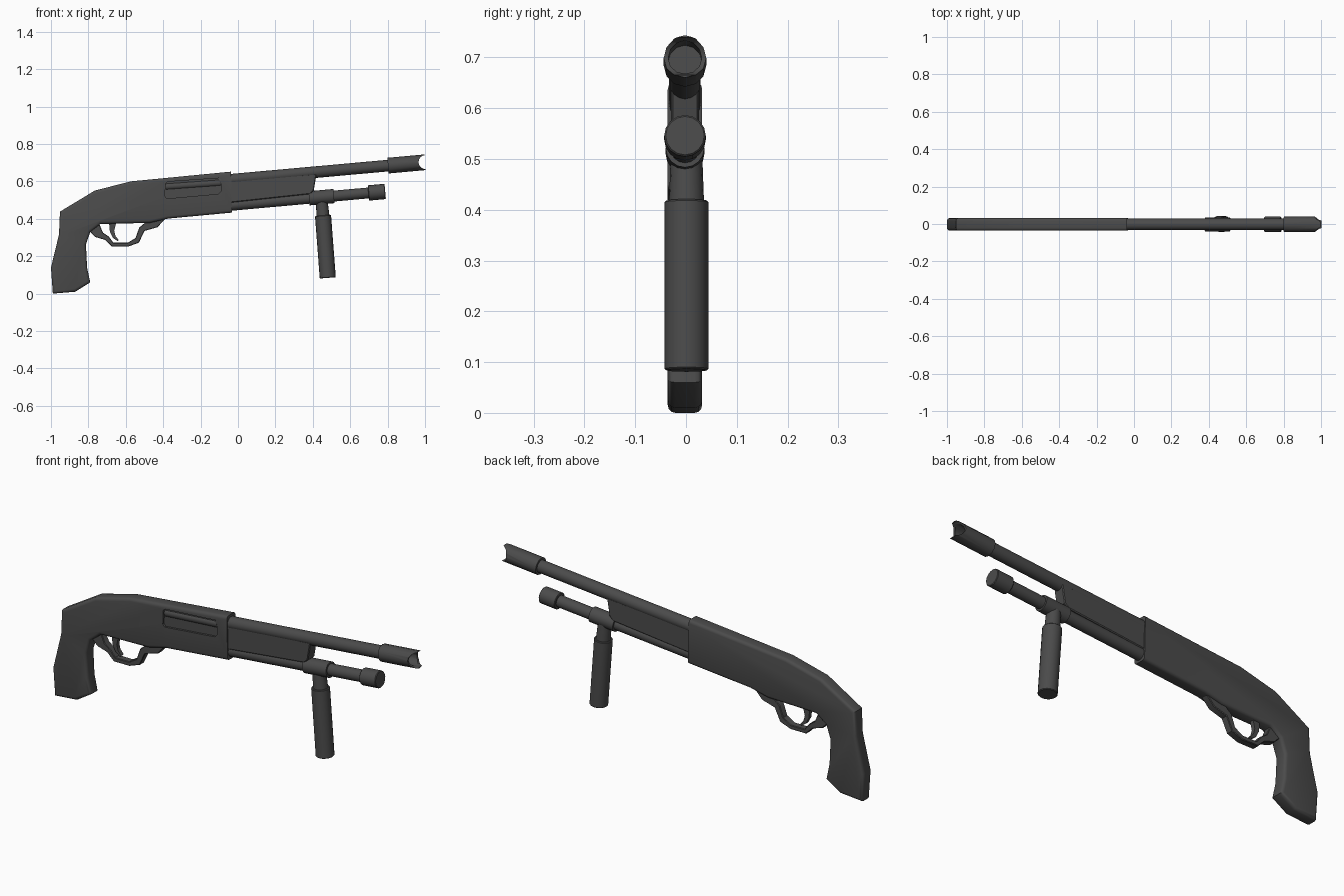
import bpy, bmesh, math
from mathutils import Vector

if "Cube" in bpy.data.objects:
    bpy.data.objects.remove(bpy.data.objects["Cube"])

dark = bpy.data.materials.new("dark_metal")
dark.diffuse_color = (0.07, 0.07, 0.07, 1)
dark.use_nodes = True
dark.node_tree.nodes["Principled BSDF"].inputs["Base Color"].default_value = dark.diffuse_color


def finish(bm, name):
    bmesh.ops.recalc_face_normals(bm, faces=bm.faces[:])
    me = bpy.data.meshes.new(name)
    bm.to_mesh(me)
    bm.free()
    me.materials.append(dark)
    ob = bpy.data.objects.new(name, me)
    bpy.context.collection.objects.link(ob)
    return ob


def smooth(ob, angle=35):
    bpy.ops.object.select_all(action='DESELECT')
    ob.select_set(True)
    bpy.context.view_layer.objects.active = ob
    bpy.ops.object.shade_smooth_by_angle(angle=math.radians(angle))


def slab(name, pts, half, bevel=0.0, seg=3, sharp_x=9, y=0.0):
    """Extrude an x/z profile across y and round its side rims (not beyond sharp_x)."""
    bm = bmesh.new()
    f = bm.faces.new([bm.verts.new((x, y - half, z)) for x, z in pts])
    ext = bmesh.ops.extrude_face_region(bm, geom=[f])
    for v in ext['geom']:
        if isinstance(v, bmesh.types.BMVert):
            v.co.y = y + half
    if bevel:
        rim = [e for e in bm.edges
               if abs(e.verts[0].co.y - e.verts[1].co.y) < 1e-5
               and min(v.co.x for v in e.verts) < sharp_x]
        bmesh.ops.bevel(bm, geom=rim, offset=bevel, segments=seg, profile=0.5,
                        affect='EDGES', clamp_overlap=True)
    return finish(bm, name)


def rod(name, a, b, r1, r2=None, sides=16, bevel=0.0):
    """Round bar between two points."""
    a, b = Vector(a), Vector(b)
    bm = bmesh.new()
    bmesh.ops.create_cone(bm, cap_ends=True, segments=sides, radius1=r1,
                          radius2=r1 if r2 is None else r2, depth=(b - a).length)
    if bevel:
        caps = [e for e in bm.edges
                if abs(e.verts[0].co.z - e.verts[1].co.z) < 1e-6]
        bmesh.ops.bevel(bm, geom=caps, offset=bevel, segments=1, affect='EDGES')
    q = Vector((0, 0, 1)).rotation_difference(b - a)
    for v in bm.verts:
        v.co = q @ v.co + (a + b) / 2
    return finish(bm, name)


def cut(ob, cutter):
    cutter.hide_render = True
    m = ob.modifiers.new("cut", 'BOOLEAN')
    m.operation, m.object, m.solver = 'DIFFERENCE', cutter, 'EXACT'
    bpy.context.view_layer.objects.active = ob
    bpy.ops.object.modifier_apply(modifier=m.name)
    bpy.data.objects.remove(cutter)


SLOPE = 0.09


def barrel_at(x):
    return (x, -0.002, 0.702 + (x - 1) * SLOPE)


def tube_at(x):
    return (x, -0.002, 0.546 + (x - 0.787) * SLOPE)


# receiver and pistol grip in one piece
body = slab("receiver_and_grip", [
    (-0.037, 0.652), (-0.032, 0.433), (-0.374, 0.401), (-0.47, 0.378),
    (-0.735, 0.372), (-0.79, 0.33), (-0.813, 0.262), (-0.807, 0.139),
    (-0.79, 0.06), (-0.87, 0.01), (-0.99, 0.0), (-1.0, 0.139),
    (-0.957, 0.316), (-0.952, 0.438), (-0.765, 0.551), (-0.572, 0.6)],
    0.034, 0.015, sharp_x=-0.04, y=-0.002)

# ejection port recess with the bolt inside
port = slab("port_cutter", [
    (-0.38, 0.508), (-0.39, 0.52), (-0.388, 0.588), (-0.376, 0.598),
    (-0.1, 0.617), (-0.09, 0.607), (-0.092, 0.545), (-0.104, 0.533)], 0.02, y=-0.045)
cut(body, port)
smooth(body)
smooth(rod("bolt", (-0.385, -0.012, 0.572), (-0.095, -0.012, 0.593), 0.02))

# barrel and muzzle with bore and fishmouth notch
smooth(rod("barrel", barrel_at(-0.1), barrel_at(0.83), 0.031))
muzzle = rod("muzzle", barrel_at(0.802), barrel_at(1.0), 0.042, sides=12)
cut(muzzle, rod("bore_cutter", barrel_at(0.88), barrel_at(1.1), 0.033, sides=12))
cut(muzzle, rod("notch_cutter", (1.003, -0.1, 0.703), (1.003, 0.1, 0.703), 0.038))
smooth(muzzle)

# flat filler between barrel and tube
smooth(slab("fore_plate", [(-0.06, 0.60), (-0.06, 0.484), (0.385, 0.532),
                           (0.405, 0.55), (0.42, 0.64)], 0.028, 0.004, 1, y=-0.002))

# magazine tube, clamp and end cap
smooth(rod("magazine_tube", tube_at(-0.06), tube_at(0.72), 0.029))
smooth(rod("clamp", tube_at(0.38), tube_at(0.513), 0.038))
smooth(rod("end_cap", tube_at(0.697), tube_at(0.787), 0.041, bevel=0.003))

# vertical fore grip
smooth(rod("fore_grip_neck", (0.446, 0.001, 0.51), (0.456, 0.001, 0.40), 0.031, 0.035))
smooth(rod("fore_grip", (0.4545, 0.001, 0.418), (0.48, 0.001, 0.084), 0.043, bevel=0.003))

# trigger guard and trigger
smooth(slab("trigger_guard", [
    (-0.38, 0.41), (-0.43, 0.355), (-0.50, 0.335), (-0.53, 0.272),
    (-0.588, 0.251), (-0.674, 0.251), (-0.711, 0.287), (-0.765, 0.303),
    (-0.80, 0.34), (-0.745, 0.38), (-0.722, 0.326), (-0.69, 0.304),
    (-0.666, 0.272), (-0.59, 0.272), (-0.548, 0.297), (-0.528, 0.353),
    (-0.49, 0.385)], 0.018, 0.003, 1))
smooth(slab("trigger", [
    (-0.69, 0.385), (-0.685, 0.33), (-0.668, 0.297), (-0.643, 0.28),
    (-0.638, 0.287), (-0.655, 0.308), (-0.662, 0.335), (-0.65, 0.385)], 0.01))
